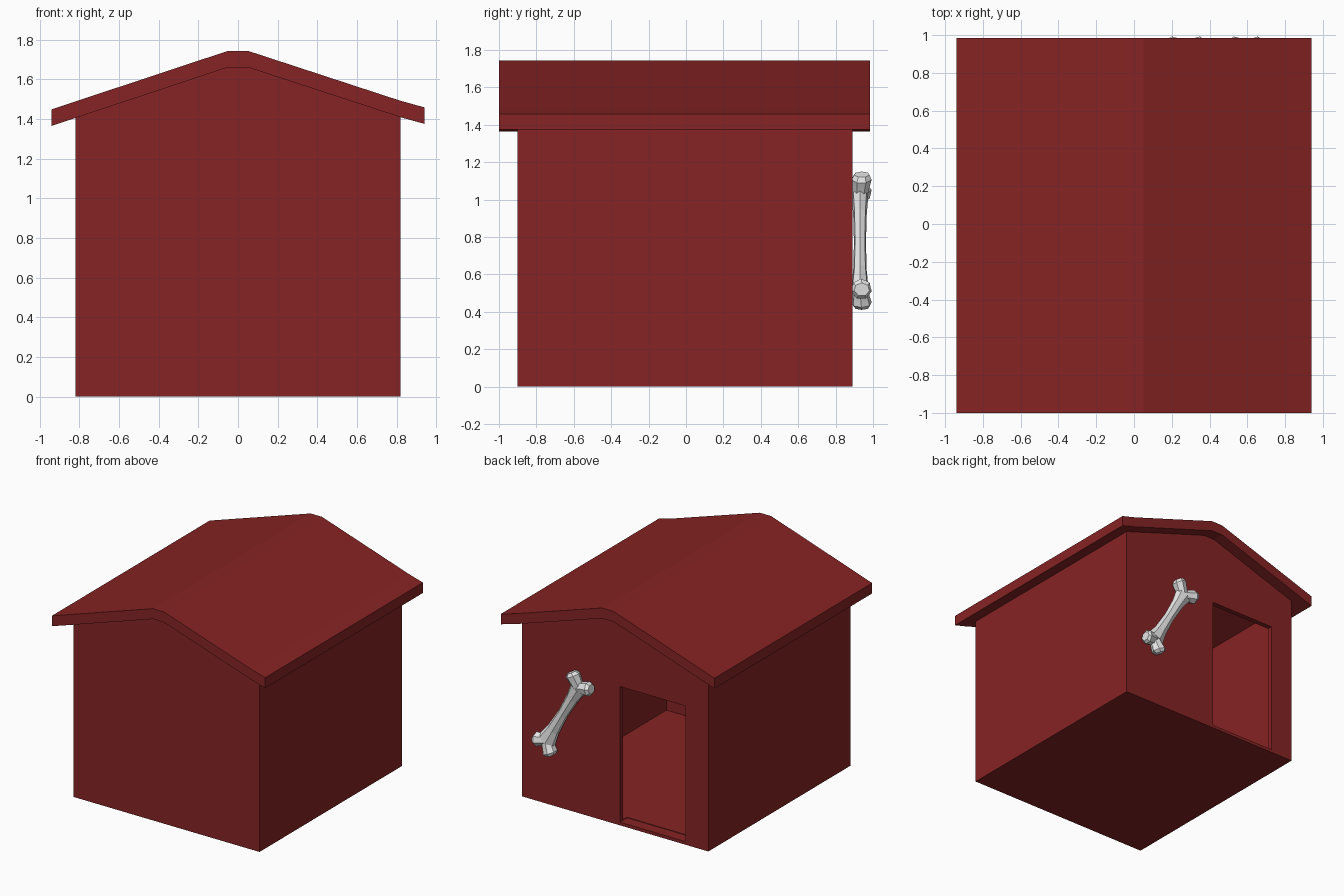
import bpy, bmesh, math
from mathutils import Vector

if "Cube" in bpy.data.objects:
    bpy.data.objects.remove(bpy.data.objects["Cube"], do_unlink=True)


def make_material(name, color):
    mat = bpy.data.materials.new(name)
    mat.use_nodes = True
    mat.diffuse_color = color
    mat.node_tree.nodes["Principled BSDF"].inputs["Base Color"].default_value = color
    return mat


barn_red = make_material("barn red", (0.24, 0.017, 0.017, 1))
bone_white = make_material("bone white", (0.8, 0.8, 0.8, 1))


def add_object(name, bm, mat):
    bmesh.ops.recalc_face_normals(bm, faces=bm.faces)
    mesh = bpy.data.meshes.new(name)
    bm.to_mesh(mesh)
    bm.free()
    mesh.materials.append(mat)
    obj = bpy.data.objects.new(name, mesh)
    bpy.context.collection.objects.link(obj)
    return obj


def prism(name, outline, y0, y1, mat):
    """Extrude an (x, z) outline along y."""
    bm = bmesh.new()
    face = bm.faces.new([bm.verts.new((x, y0, z)) for x, z in outline])
    result = bmesh.ops.extrude_face_region(bm, geom=[face])
    verts = [g for g in result["geom"] if isinstance(g, bmesh.types.BMVert)]
    bmesh.ops.translate(bm, verts=verts, vec=(0, y1 - y0, 0))
    return add_object(name, bm, mat)


def gable(half, floor, eave, peak):
    return [(-half, floor), (half, floor), (half, eave),
            (0.05, peak), (-0.05, peak), (-half, eave)]


# Walls, hollowed by a room and a doorway in the back
walls = prism("walls", gable(0.82, 0, 1.408, 1.66), -0.9, 0.89, barn_red)
room = prism("room_cutter", gable(0.775, 0.03, 1.36, 1.61), -0.86, 0.85, barn_red)
door = prism("doorway_cutter",
             [(-0.62, 0.025), (-0.04, 0.025), (-0.04, 1.105), (-0.62, 1.105)],
             0.8, 1.0, barn_red)
for cutter in (room, door):
    cutter.hide_render = True
    cutter.display_type = 'WIRE'
    mod = walls.modifiers.new(cutter.name, 'BOOLEAN')
    mod.operation = 'DIFFERENCE'
    mod.solver = 'EXACT'
    mod.object = cutter
    bpy.context.view_layer.objects.active = walls
    bpy.ops.object.modifier_apply(modifier=mod.name)
    bpy.data.objects.remove(cutter, do_unlink=True)

# Roof slab with a flattened ridge and a slightly lifted left eave
underside = [(-0.94, 1.365), (-0.05, 1.66), (0.05, 1.66), (0.82, 1.408), (0.94, 1.375)]
topside = [(x, z + 0.083) for x, z in reversed(underside)]
prism("roof", underside + topside, -1.0, 0.985, barn_red)


def loft(name, rings, sides=7):
    """Skin tapered rings of (x, y, z, width radius, depth radius)."""
    bm = bmesh.new()
    axis = Vector(rings[-1][:3]) - Vector(rings[0][:3])
    depth = Vector((0, 1, 0))
    across = axis.cross(depth).normalized()
    loops = []
    for x, y, z, w, d in rings:
        loop = []
        for i in range(sides):
            a = math.tau * i / sides
            loop.append(bm.verts.new(
                Vector((x, y, z)) + across * w * math.cos(a) + depth * d * math.sin(a)))
        loops.append(loop)
    for a, b in zip(loops, loops[1:]):
        for i in range(sides):
            j = (i + 1) % sides
            bm.faces.new((a[i], a[j], b[j], b[i]))
    bm.faces.new(loops[0])
    bm.faces.new(loops[-1])
    return add_object(name, bm, bone_white)


# Bone on the back wall: a waisted shaft and two knobs at each end
upper, lower = Vector((0.295, 0.93, 1.02)), Vector((0.575, 0.93, 0.53))
shaft = []
for t, w, d in ((0, 0.07, 0.045), (0.2, 0.05, 0.037), (0.5, 0.042, 0.033),
                (0.8, 0.052, 0.037), (1, 0.075, 0.048)):
    shaft.append((*upper.lerp(lower, t), w, d))
loft("bone_shaft", shaft)

knobs = {
    "bone_upper_left_knob": (upper, Vector((0.35, 0.94, 1.135))),
    "bone_upper_right_knob": (upper, Vector((0.175, 0.94, 1.045))),
    "bone_lower_left_knob": (lower, Vector((0.675, 0.94, 0.52))),
    "bone_lower_right_knob": (lower, Vector((0.53, 0.94, 0.425))),
}
for name, (root, tip) in knobs.items():
    loft(name, [(*root.lerp(tip, t), w, d) for t, w, d in
                ((0, 0.045, 0.04), (0.55, 0.052, 0.05),
                 (0.8, 0.056, 0.056), (1, 0.036, 0.042))])
